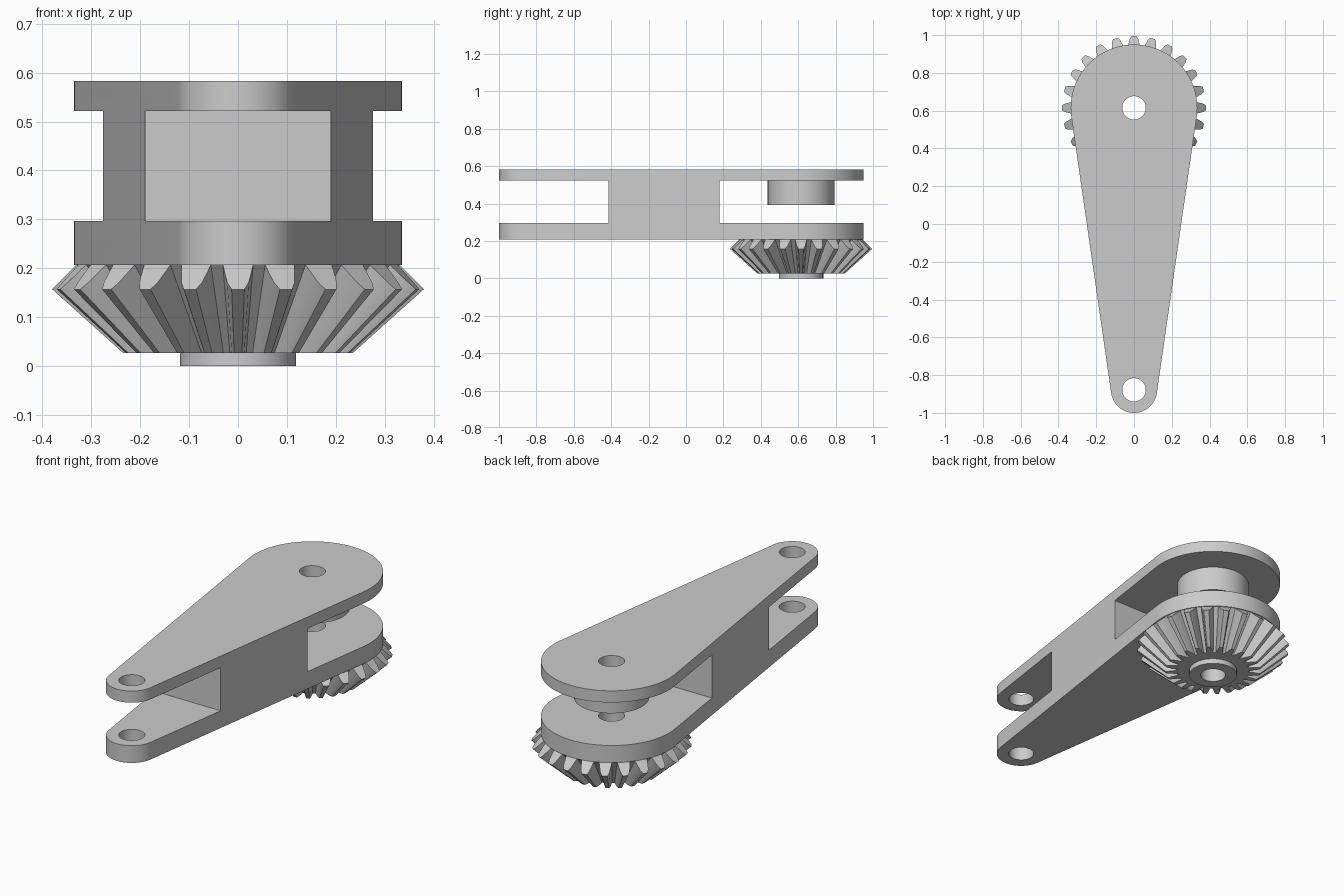
import bpy, bmesh
from math import sin, cos, pi, asin

cube = bpy.data.objects.get("Cube")
if cube:
    bpy.data.objects.remove(cube, do_unlink=True)

# One plain grey
grey = bpy.data.materials.new("machined grey")
grey.use_nodes = True
color = (0.6, 0.6, 0.6, 1)
grey.diffuse_color = color
grey.node_tree.nodes["Principled BSDF"].inputs["Base Color"].default_value = color

BIG_Y, BIG_R = 0.615, 0.335
SMALL_Y, SMALL_R = -0.878, 0.122
HOLE_R = 0.062
ARM_BOTTOM, SLOT_BOTTOM, SLOT_TOP, ARM_TOP = 0.207, 0.297, 0.522, 0.583


def finish(name, bm):
    bmesh.ops.recalc_face_normals(bm, faces=bm.faces)
    mesh = bpy.data.meshes.new(name)
    bm.to_mesh(mesh)
    bm.free()
    mesh.materials.append(grey)
    obj = bpy.data.objects.new(name, mesh)
    bpy.context.collection.objects.link(obj)
    return obj


def prism(name, outline, z0, z1):
    bm = bmesh.new()
    face = bm.faces.new([bm.verts.new((x, y, z0)) for x, y in outline])
    top = bmesh.ops.extrude_face_region(bm, geom=[face])["geom"]
    verts = [g for g in top if isinstance(g, bmesh.types.BMVert)]
    bmesh.ops.translate(bm, verts=verts, vec=(0, 0, z1 - z0))
    return finish(name, bm)


def arc(cy, r, start, end, n):
    angles = [start + (end - start) * i / n for i in range(n + 1)]
    return [(r * cos(a), cy + r * sin(a)) for a in angles]


def cylinder(name, cy, r, z0, z1, n=64):
    return prism(name, arc(cy, r, 0, 2 * pi, n)[:-1], z0, z1)


def box(name, y0, y1, z0, z1):
    return prism(name, [(-1, y0), (1, y0), (1, y1), (-1, y1)], z0, z1)


def cut(obj, cutters):
    for cutter in cutters:
        mod = obj.modifiers.new("cut", "BOOLEAN")
        mod.operation = "DIFFERENCE"
        mod.solver = "EXACT"
        mod.object = cutter


# Tapered arm: two arcs joined by their common tangents
tilt = asin((BIG_R - SMALL_R) / (BIG_Y - SMALL_Y))
outline = arc(BIG_Y, BIG_R, -tilt, pi + tilt, 48)
outline += arc(SMALL_Y, SMALL_R, pi + tilt, 2 * pi - tilt, 32)
arm = prism("forked_arm", outline, ARM_BOTTOM, ARM_TOP)

# Slots at both ends and the pin holes
pivot_hole = cylinder("pivot_hole_cutter", BIG_Y, HOLE_R, -0.1, 1, 48)
end_hole = cylinder("end_hole_cutter", SMALL_Y, HOLE_R, -0.1, 1, 48)
front_slot = box("front_slot_cutter", -2, -0.415, SLOT_BOTTOM, SLOT_TOP)
rear_slot = box("rear_slot_cutter", 0.18, 2, SLOT_BOTTOM, SLOT_TOP)

# Round boss under the upper plate, hub under the gear
boss = cylinder("upper_boss", BIG_Y, 0.178, 0.392, SLOT_TOP)
hub = cylinder("gear_hub", BIG_Y, 0.119, 0, 0.028)

# Bevel gear: tooth section (half width, radius, height) tapering to the apex
TEETH, GEAR_BOTTOM, APEX = 24, 0.027, -0.184
half = [(0.031, 0.33, 0.207), (0.027, 0.347, 0.19),
        (0.022, 0.366, 0.171), (0.013, 0.38, 0.157)]
section = [(-w, r, z) for w, r, z in half] + half[::-1]
bm = bmesh.new()
upper, lower, roots = [], [], []
for i in range(TEETH):
    a = 2 * pi * i / TEETH
    tooth = []
    for w, r, z in section:
        x, y = r * cos(a) - w * sin(a), r * sin(a) + w * cos(a)
        s = (GEAR_BOTTOM - APEX) / (z - APEX)
        tooth.append(bm.verts.new((x, BIG_Y + y, z)))
        lower.append(bm.verts.new((x * s, BIG_Y + y * s, GEAR_BOTTOM)))
    bm.faces.new(tooth)
    upper += tooth
    roots += [tooth[0], tooth[-1]]
for i in range(len(upper)):
    j = (i + 1) % len(upper)
    bm.faces.new((upper[i], upper[j], lower[j], lower[i]))
bm.faces.new(roots)
bm.faces.new(lower)
gear = finish("bevel_gear", bm)

# Apply the cuts, drop the cutters, and shade
cut(arm, [front_slot, rear_slot, pivot_hole, end_hole])
for part in (boss, hub, gear):
    cut(part, [pivot_hole])
parts = [arm, boss, hub, gear]
bpy.context.view_layer.update()
graph = bpy.context.evaluated_depsgraph_get()
results = [bpy.data.meshes.new_from_object(p.evaluated_get(graph)) for p in parts]
for part, mesh in zip(parts, results):
    part.modifiers.clear()
    part.data = mesh
for cutter in (pivot_hole, end_hole, front_slot, rear_slot):
    bpy.data.objects.remove(cutter, do_unlink=True)
bpy.ops.object.select_all(action="DESELECT")
for part in parts:
    part.select_set(True)
bpy.context.view_layer.objects.active = arm
bpy.ops.object.shade_smooth_by_angle()
